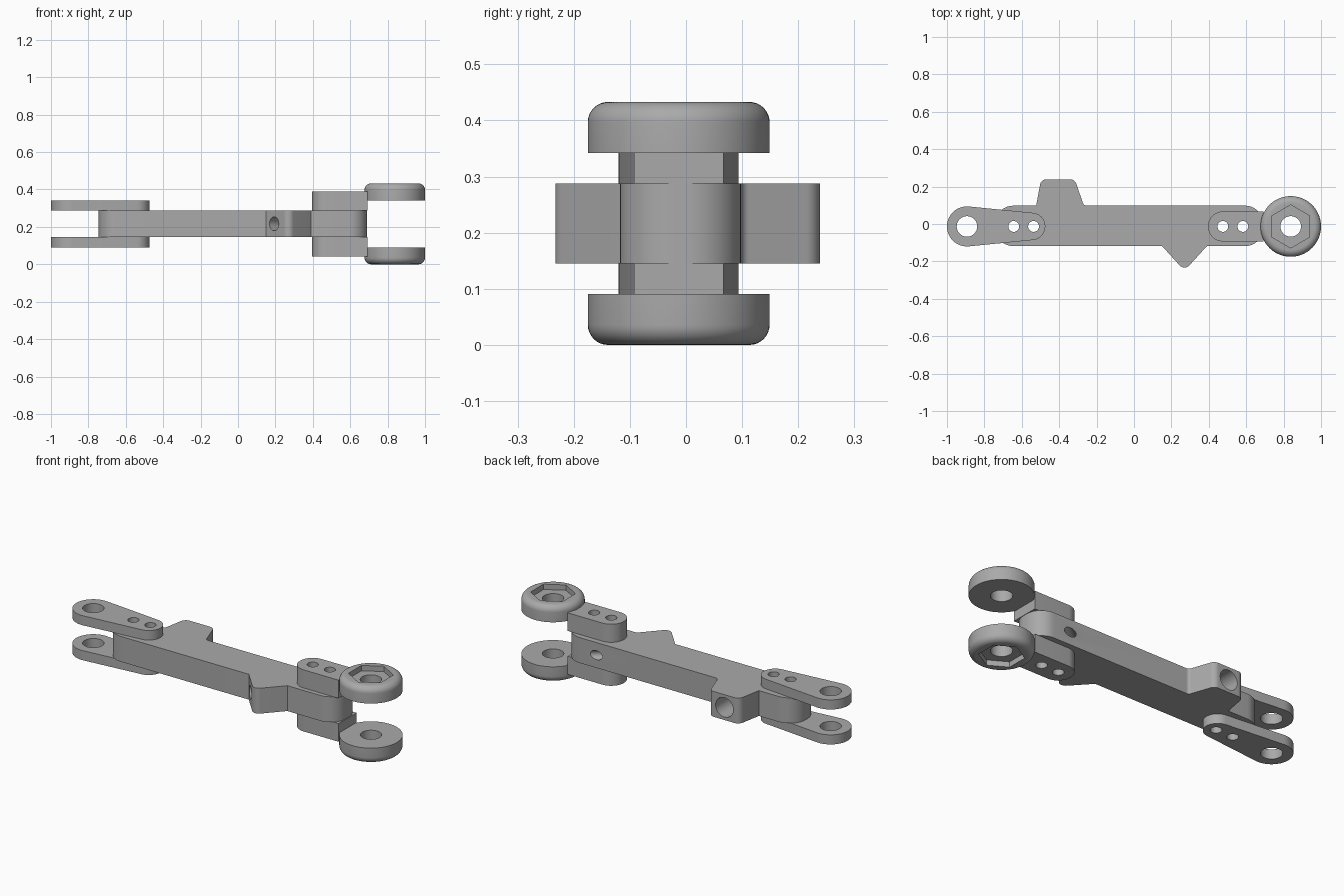
import bpy, bmesh, math
from mathutils import Vector, Matrix

if "Cube" in bpy.data.objects:
    bpy.data.objects.remove(bpy.data.objects["Cube"], do_unlink=True)

AXIS_Y = -0.013     # long axis of the arm
MID_Z = 0.2165      # mirror plane between upper and lower parts

grey = bpy.data.materials.new("plain grey")
grey.use_nodes = True
grey.diffuse_color = (0.4, 0.4, 0.4, 1)
grey.node_tree.nodes["Principled BSDF"].inputs["Base Color"].default_value = (0.4, 0.4, 0.4, 1)


def arc(cx, cy, r, start, end, steps):
    return [(cx + r * math.cos(start + (end - start) * i / steps),
             cy + r * math.sin(start + (end - start) * i / steps)) for i in range(steps + 1)]


def circle(cx, cy, r, sides=48, start=0.0):
    return arc(cx, cy, r, start, start + math.tau, sides)[:-1]


def rounded(corners, steps=10):
    """Outline from (x, y, radius) corners."""
    out = []
    for i, (x, y, r) in enumerate(corners):
        p = Vector((x, y))
        if r == 0:
            out.append((x, y))
            continue
        u = (Vector(corners[i - 1][:2]) - p).normalized()
        v = (Vector(corners[(i + 1) % len(corners)][:2]) - p).normalized()
        half = u.angle(v) / 2
        c = p + (u + v).normalized() * r / math.sin(half)
        a = p + u * r / math.tan(half) - c
        b = p + v * r / math.tan(half) - c
        start = math.atan2(a.y, a.x)
        turn = (math.atan2(b.y, b.x) - start + math.pi) % math.tau - math.pi
        out += arc(c.x, c.y, r, start, start + turn, steps)
    return out


def prism(name, outline, z0, z1, round_top=0):
    """Extrude an outline, with an optional rounded top edge."""
    bm = bmesh.new()
    base = bm.faces.new([bm.verts.new((x, y, z0)) for x, y in outline])
    ext = bmesh.ops.extrude_face_region(bm, geom=[base])["geom"]
    bmesh.ops.translate(bm, vec=(0, 0, z1 - z0),
                        verts=[g for g in ext if isinstance(g, bmesh.types.BMVert)])
    bmesh.ops.recalc_face_normals(bm, faces=bm.faces)
    if round_top:
        rim = [e for e in bm.edges if all(abs(v.co.z - z1) < 1e-5 for v in e.verts)]
        bmesh.ops.bevel(bm, geom=rim, offset=round_top, segments=8, profile=0.5, affect='EDGES')
    mesh = bpy.data.meshes.new(name)
    bm.to_mesh(mesh)
    bm.free()
    mesh.materials.append(grey)
    ob = bpy.data.objects.new(name, mesh)
    bpy.context.collection.objects.link(ob)
    return ob


def bore(start, end, r):
    """Round cutter running from one point to another."""
    a, b = Vector(start), Vector(end)
    ob = prism("cutter", circle(0, 0, r, 32), 0, (b - a).length)
    ob.data.transform(Matrix.Translation(a) @ (b - a).to_track_quat('Z', 'Y').to_matrix().to_4x4())
    return ob


def cut(ob, cutters):
    """Subtract the cutters, bake the result and shade it."""
    for c in cutters:
        c.hide_render = True
        mod = ob.modifiers.new("cut", 'BOOLEAN')
        mod.operation, mod.solver, mod.object = 'DIFFERENCE', 'EXACT', c
    bpy.context.view_layer.update()
    graph = bpy.context.evaluated_depsgraph_get()
    baked = bpy.data.meshes.new_from_object(ob.evaluated_get(graph))
    ob.modifiers.clear()
    ob.data = baked
    for c in cutters:
        bpy.data.objects.remove(c, do_unlink=True)
    bpy.ops.object.select_all(action='DESELECT')
    ob.select_set(True)
    bpy.context.view_layer.objects.active = ob
    bpy.ops.object.shade_smooth_by_angle(angle=math.radians(30))


def mirror_down(ob, name):
    """Copy an upper part to the underside."""
    low = ob.copy()
    low.data = ob.data.copy()
    low.name = name
    low.data.transform(Matrix.Translation((0, 0, 2 * MID_Z)) @ Matrix.Scale(-1, 4, (0, 0, 1)))
    low.data.flip_normals()
    bpy.context.collection.objects.link(low)


def pin(x, r=0.029):
    return bore((x, AXIS_Y, -0.1), (x, AXIS_Y, 0.6), r)


LEFT_PINS, RIGHT_PINS = (-0.643, -0.537), (0.475, 0.582)

# Main arm with a front lug and a rear boss
arm = prism("main_arm", rounded([
    (-0.745, -0.118, 0.1), (0.15, -0.118, 0), (0.27, -0.25, 0.035), (0.39, -0.118, 0),
    (0.69, -0.118, 0.095), (0.69, 0.098, 0.095), (-0.268, 0.098, 0.02), (-0.317, 0.239, 0.035),
    (-0.497, 0.239, 0.035), (-0.523, 0.098, 0), (-0.745, 0.098, 0.1)]), 0.145, 0.288)
cut(arm, [pin(x) for x in LEFT_PINS + RIGHT_PINS] + [
    bore((-0.407, 0.4, MID_Z), (-0.407, 0.02, MID_Z), 0.055),          # rear socket
    bore((0.075, -0.27, MID_Z), (0.60, 0.195, MID_Z), 0.025),          # diagonal passage
    bore((0.075, -0.27, MID_Z), (0.24, -0.124, MID_Z), 0.037)])        # its wide mouth

# Tapered links on the right-hand end
x1, r1, x2, r2 = -0.893, 0.107, -0.547, 0.073
tan = math.acos((r1 - r2) / (x2 - x1))
link = prism("upper_link", arc(x2, AXIS_Y, r2, -tan, tan, 20)
             + arc(x1, AXIS_Y, r1, tan, math.tau - tan, 32), 0.288, 0.342)
cut(link, [pin(x) for x in LEFT_PINS] + [pin(x1, 0.055)])
mirror_down(link, "lower_link")

# Thick brackets that carry the rollers
bracket = prism("upper_bracket", rounded([
    (0.396, AXIS_Y - 0.08, 0.078), (0.692, AXIS_Y - 0.08, 0),
    (0.692, AXIS_Y + 0.08, 0), (0.396, AXIS_Y + 0.08, 0.078)]), 0.288, 0.39)
cut(bracket, [pin(x) for x in RIGHT_PINS])
mirror_down(bracket, "lower_bracket")

# Round pads with a hexagonal recess and a through hole
px = 0.838
pad = prism("upper_round_pad", circle(px, AXIS_Y, 0.162, 72), 0.342, 0.433, 0.036)
cut(pad, [prism("cutter", circle(px, AXIS_Y, 0.115, 6, math.pi / 2), 0.403, 0.5), pin(px, 0.055)])
mirror_down(pad, "lower_round_pad")
